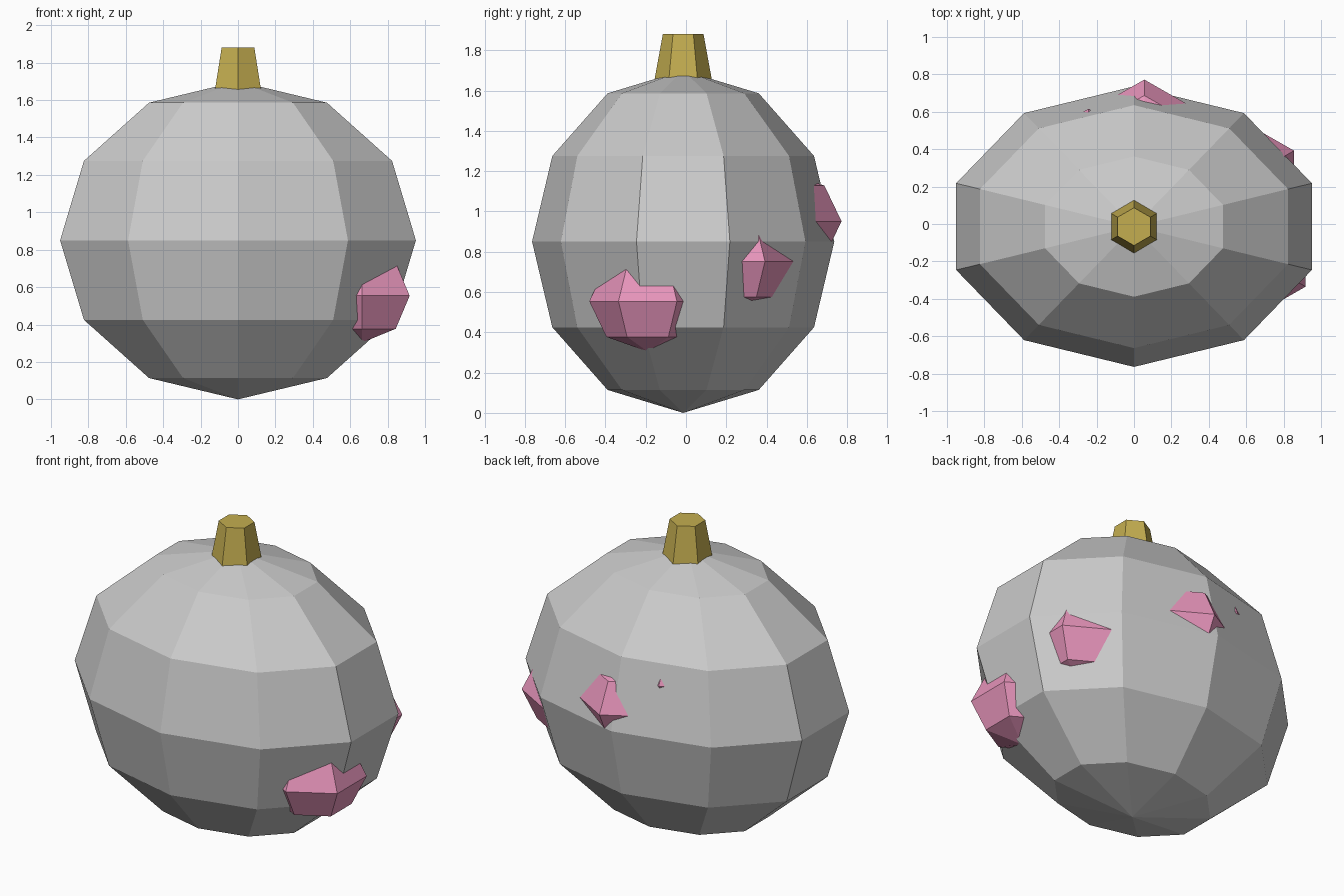
import bpy

if "Cube" in bpy.data.objects:
    bpy.data.objects.remove(bpy.data.objects["Cube"])

CY = -0.014  # body axis sits slightly forward because a back spot sticks out


def material(name, rgb):
    m = bpy.data.materials.new(name)
    m.diffuse_color = (*rgb, 1)
    m.use_nodes = True
    m.node_tree.nodes["Principled BSDF"].inputs["Base Color"].default_value = m.diffuse_color
    return m


def ellipsoid(name, segments, rings, centre, radii, mat=None):
    bpy.ops.mesh.primitive_uv_sphere_add(segments=segments, ring_count=rings, radius=1)
    ob = bpy.context.object
    ob.name = name
    # put a vertex column exactly on +x
    for v in ob.data.vertices:
        v.co.x, v.co.y, v.co.z = (c + r * p for c, r, p in zip(centre, radii, v.co))
    if mat:
        ob.data.materials.append(mat)
    return ob


pink = material("pink", (0.80, 0.30, 0.50))
gold = material("gold", (0.55, 0.42, 0.08))

# faceted body
ellipsoid("body", 10, 6, (0, CY, 0.85), (1.0, 0.75, 0.85))

# tapered six-sided stem, sunk into the body
bpy.ops.mesh.primitive_cone_add(vertices=6, radius1=0.152, radius2=0.101,
                                depth=0.28, location=(0, CY, 1.74))
stem = bpy.context.object
stem.name = "stem"
stem.data.materials.append(gold)

# half-buried spots climbing around the side
spots = [(0.664, -0.19, 0.554), (0.602, 0.247, 0.752),
         (0.055, 0.482, 0.951), (-0.243, 0.326, 1.149)]
for i, centre in enumerate(spots, 1):
    ellipsoid(f"spot_{i}", 6, 4, centre, (0.293, 0.29, 0.25), pink)
